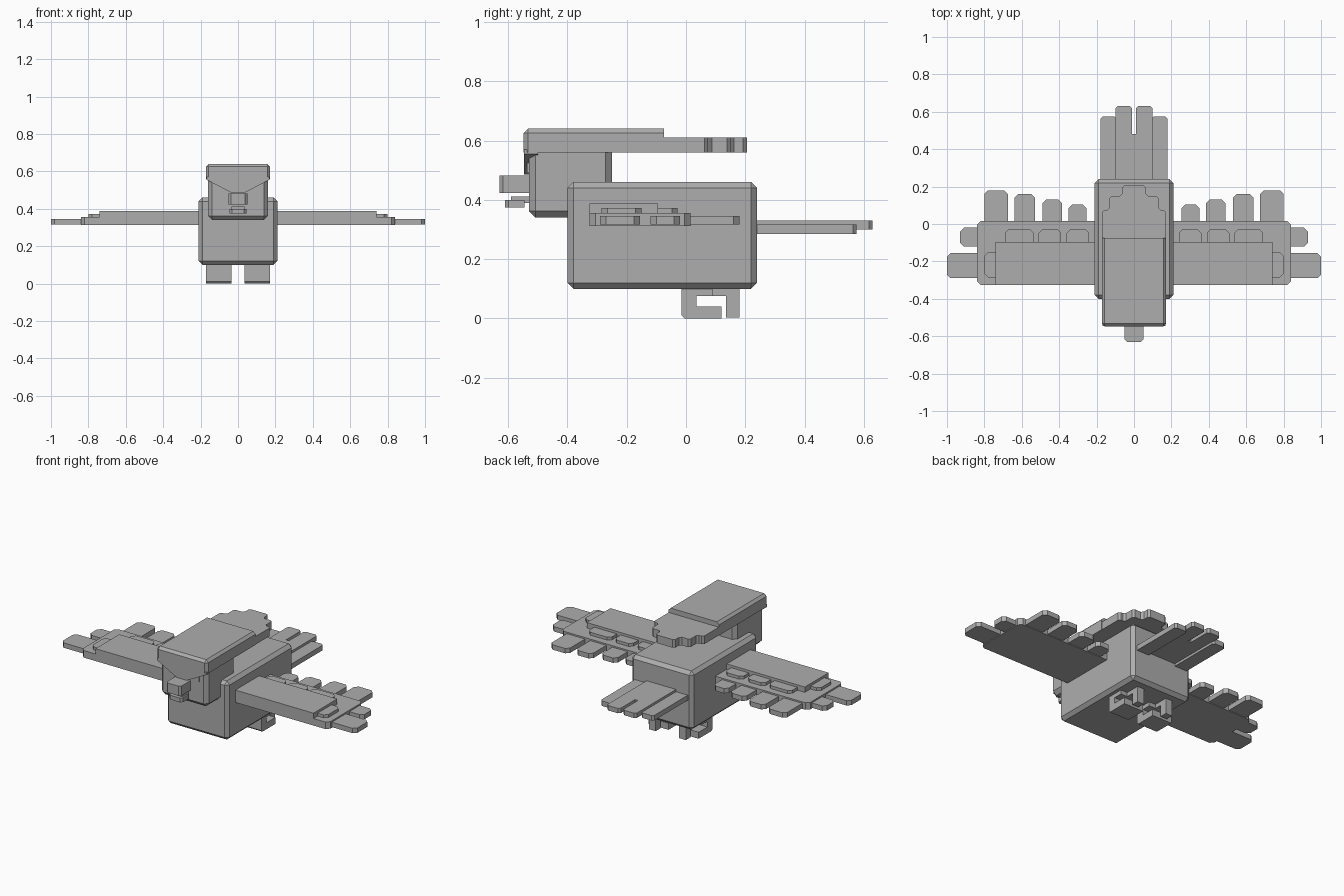
import bpy
import bmesh
from mathutils import Vector

cube = bpy.data.objects.get("Cube")
if cube:
    bpy.data.objects.remove(cube, do_unlink=True)

grey = bpy.data.materials.new("plain grey")
grey.use_nodes = True
GREY = (0.42, 0.42, 0.42, 1)
grey.diffuse_color = GREY
grey.node_tree.nodes["Principled BSDF"].inputs["Base Color"].default_value = GREY


def prism(name, outline, low, high, axis="z", pick=None, chamfer=0.02):
    """Extrude an outline along z or y; chamfer the edges chosen by pick(middle, direction)."""
    bm = bmesh.new()
    place = (lambda a, b, h: (a, b, h)) if axis == "z" else (lambda a, b, h: (a, h, b))
    base = bm.faces.new([bm.verts.new(place(a, b, low)) for a, b in outline])
    moved = bmesh.ops.extrude_face_region(bm, geom=[base])["geom"]
    bmesh.ops.translate(bm, verts=[v for v in moved if isinstance(v, bmesh.types.BMVert)],
                        vec=Vector(place(0, 0, high - low)))
    if pick:
        edges = []
        for e in bm.edges:
            a, b = e.verts[0].co, e.verts[1].co
            if pick((a + b) / 2, (b - a).normalized()):
                edges.append(e)
        bmesh.ops.bevel(bm, geom=edges, offset=chamfer, segments=1,
                        affect="EDGES", clamp_overlap=True)
    bmesh.ops.recalc_face_normals(bm, faces=bm.faces)
    mesh = bpy.data.meshes.new(name)
    bm.to_mesh(mesh)
    bm.free()
    mesh.materials.append(grey)
    obj = bpy.data.objects.new(name, mesh)
    bpy.context.collection.objects.link(obj)
    return obj


def box(name, x, y, z, pick=None, chamfer=0.02):
    corners = [(x[0], y[0]), (x[1], y[0]), (x[1], y[1]), (x[0], y[1])]
    return prism(name, corners, z[0], z[1], pick=pick, chamfer=chamfer)


def every(mid, d):
    return True


def upright(mid, d):
    return abs(d.z) > 0.9


# Body and head
box("body", (-0.21, 0.21), (-0.40, 0.24), (0.10, 0.46), every, 0.02)
box("head", (-0.16, 0.16), (-0.53, -0.25), (0.34, 0.60), every, 0.022)

# Crest: thick cap, then a thinner plate stepping down in width at the back
box("crest_cap", (-0.172, 0.172), (-0.548, -0.075), (0.56, 0.64),
    lambda m, d: (m.z > 0.63 and m.y < -0.08) or (abs(d.z) > 0.9 and m.y < -0.5), 0.015)
steps = [(0.17, -0.09), (0.17, 0.075), (0.13, 0.075), (0.13, 0.15), (0.065, 0.15), (0.065, 0.205)]
prism("crest_feathers", steps + [(-x, y) for x, y in reversed(steps)], 0.56, 0.61,
      pick=lambda m, d: upright(m, d) and m.y > 0, chamfer=0.012)

# Brow sloping down to the beak
prism("brow", [(-0.168, 0.57), (-0.168, 0.555), (-0.035, 0.485), (0.035, 0.485),
               (0.168, 0.555), (0.168, 0.57)], -0.546, -0.50, axis="y")

# Beak
box("upper_beak", (-0.05, 0.05), (-0.63, -0.52), (0.423, 0.482),
    lambda m, d: upright(m, d) and m.y < -0.6, 0.012)
box("lower_beak", (-0.035, 0.035), (-0.59, -0.52), (0.39, 0.412))
box("beak_tip", (-0.045, 0.045), (-0.61, -0.545), (0.374, 0.40),
    lambda m, d: upright(m, d) and m.y < -0.6, 0.012)

# Tail
box("tail_base", (-0.10, 0.10), (0.20, 0.48), (0.30, 0.33))

# Back wing feathers: inner x, outer x, rear end
flight = [(0.255, 0.35, 0.105), (0.385, 0.49, 0.13), (0.53, 0.64, 0.16), (0.675, 0.80, 0.18)]
coverts = [(0.24, 0.36), (0.39, 0.51), (0.535, 0.69)]

for side, s in (("left", 1), ("right", -1)):

    def part(name, x, y, z, pick=None, chamfer=0.02):
        return box(side + "_" + name, sorted((s * x[0], s * x[1])), y, z, pick, chamfer)

    def rear_ends(y):
        return lambda m, d: upright(m, d) and m.y > y - 0.001

    def outer_ends(x):
        return lambda m, d: upright(m, d) and s * m.x > x - 0.001

    # Eye plate under the brow
    prism(side + "_eye", [(s * 0.11, 0.53), (s * 0.11, 0.49), (s * 0.03, 0.49)],
          -0.536, -0.528, axis="y")

    # Wing
    part("wing_arm", (0.19, 0.74), (-0.325, -0.095), (0.312, 0.388))
    part("wing_plate", (0.19, 0.84), (-0.325, 0.015), (0.312, 0.355), outer_ends(0.84))
    part("wing_tip_cover", (0.70, 0.80), (-0.285, -0.15), (0.35, 0.373), outer_ends(0.80))
    part("long_tip_feather", (0.80, 1.0), (-0.29, -0.155), (0.316, 0.346), outer_ends(1.0))
    part("short_tip_feather", (0.80, 0.93), (-0.12, -0.02), (0.316, 0.346), outer_ends(0.93))
    for i, (a, b, end) in enumerate(flight, 1):
        part(f"flight_feather_{i}", (a, b), (-0.02, end), (0.316, 0.346), rear_ends(end))
    for i, (a, b) in enumerate(coverts, 1):
        part(f"covert_feather_{i}", (a, b), (-0.12, -0.028), (0.35, 0.373), rear_ends(-0.028))

    # Tail feathers
    part("inner_tail_feather", (0.01, 0.10), (0.20, 0.63), (0.30, 0.33), rear_ends(0.63), 0.012)
    part("outer_tail_feather", (0.095, 0.18), (0.20, 0.575), (0.285, 0.316),
         rear_ends(0.575), 0.012)

    # Foot: hooked front talon, narrow rear talon
    part("foot_top", (0.035, 0.17), (-0.015, 0.09), (0.075, 0.12))
    part("front_talon", (0.035, 0.17), (-0.015, 0.035), (0.0, 0.09),
         lambda m, d: abs(d.x) > 0.9 and m.z < 0.01 and m.y < 0, 0.01)
    part("front_talon_hook", (0.035, 0.17), (0.03, 0.12), (0.0, 0.04))
    part("rear_toe", (0.08, 0.125), (0.08, 0.18), (0.075, 0.11))
    part("rear_talon", (0.08, 0.125), (0.135, 0.18), (0.003, 0.08))
